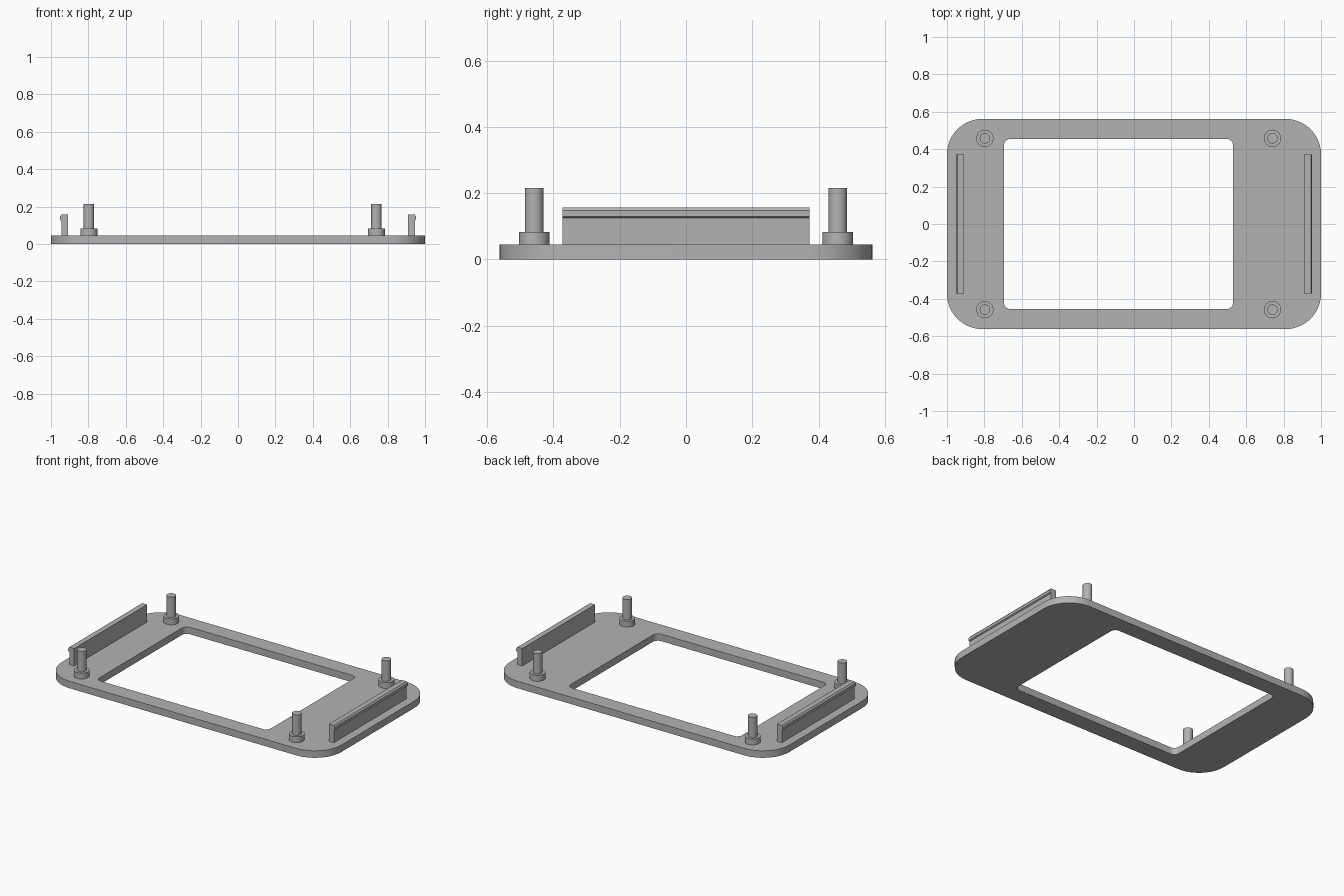
import bpy, bmesh
from math import cos, sin, pi

cube = bpy.data.objects.get("Cube")
if cube:
    bpy.data.objects.remove(cube, do_unlink=True)

grey = bpy.data.materials.new("plain grey")
grey.use_nodes = True
colour = (0.45, 0.45, 0.45, 1)
grey.diffuse_color = colour
grey.node_tree.nodes["Principled BSDF"].inputs["Base Color"].default_value = colour

PLATE_TOP = 0.045


def finish(bm, name):
    bmesh.ops.recalc_face_normals(bm, faces=bm.faces)
    mesh = bpy.data.meshes.new(name)
    bm.to_mesh(mesh)
    bm.free()
    mesh.materials.append(grey)
    obj = bpy.data.objects.new(name, mesh)
    bpy.context.collection.objects.link(obj)
    bpy.ops.object.select_all(action='DESELECT')
    obj.select_set(True)
    bpy.context.view_layer.objects.active = obj
    bpy.ops.object.shade_smooth_by_angle(angle=pi / 6)
    return obj


def rounded_rect(x0, x1, y0, y1, r, steps=12):
    centres = [(x1 - r, y1 - r), (x0 + r, y1 - r), (x0 + r, y0 + r), (x1 - r, y0 + r)]
    return [(cx + r * cos((q + i / steps) * pi / 2), cy + r * sin((q + i / steps) * pi / 2))
            for q, (cx, cy) in enumerate(centres) for i in range(steps + 1)]


def prism(bm, points, vector):
    face = bm.faces.new([bm.verts.new(p) for p in points])
    new = bmesh.ops.extrude_face_region(bm, geom=[face])["geom"]
    bmesh.ops.translate(bm, vec=vector, verts=[v for v in new if isinstance(v, bmesh.types.BMVert)])


# Frame plate: matching outer and window loops bridged into a ring
bm = bmesh.new()
outer = rounded_rect(-1, 1, -0.562, 0.562, 0.19)
inner = rounded_rect(-0.695, 0.53, -0.455, 0.455, 0.035)
loops = [[bm.verts.new((x, y, z)) for x, y in pts]
         for pts, z in ((outer, 0), (outer, PLATE_TOP), (inner, PLATE_TOP), (inner, 0))]
for k in range(4):
    a, b = loops[k], loops[(k + 1) % 4]
    for i in range(len(a)):
        j = (i + 1) % len(a)
        bm.faces.new((a[i], a[j], b[j], b[i]))
finish(bm, "frame_plate")

# Stepped locating pins
for side, x in (("right", -0.797), ("left", 0.74)):
    for end, y in (("front", -0.458), ("back", 0.458)):
        bm = bmesh.new()
        rings = []
        for r, z in ((0.046, PLATE_TOP), (0.046, 0.083), (0.028, 0.083), (0.028, 0.215)):
            rings.append([bm.verts.new((x + r * cos(2 * pi * i / 32), y + r * sin(2 * pi * i / 32), z))
                          for i in range(32)])
        for a, b in zip(rings, rings[1:]):
            for i in range(32):
                j = (i + 1) % 32
                bm.faces.new((a[i], a[j], b[j], b[i]))
        bm.faces.new(rings[0])
        bm.faces.new(rings[-1])
        finish(bm, f"{end}_{side}_pin")

# Snap rails with an outward lip along the top
profile = [(0.91, PLATE_TOP), (0.945, PLATE_TOP), (0.945, 0.125), (0.953, 0.13),
           (0.953, 0.147), (0.945, 0.157), (0.91, 0.157)]
for side, s in (("left", 1), ("right", -1)):
    bm = bmesh.new()
    prism(bm, [(s * x, -0.372, z) for x, z in profile], (0, 0.744, 0))
    finish(bm, f"{side}_snap_rail")
